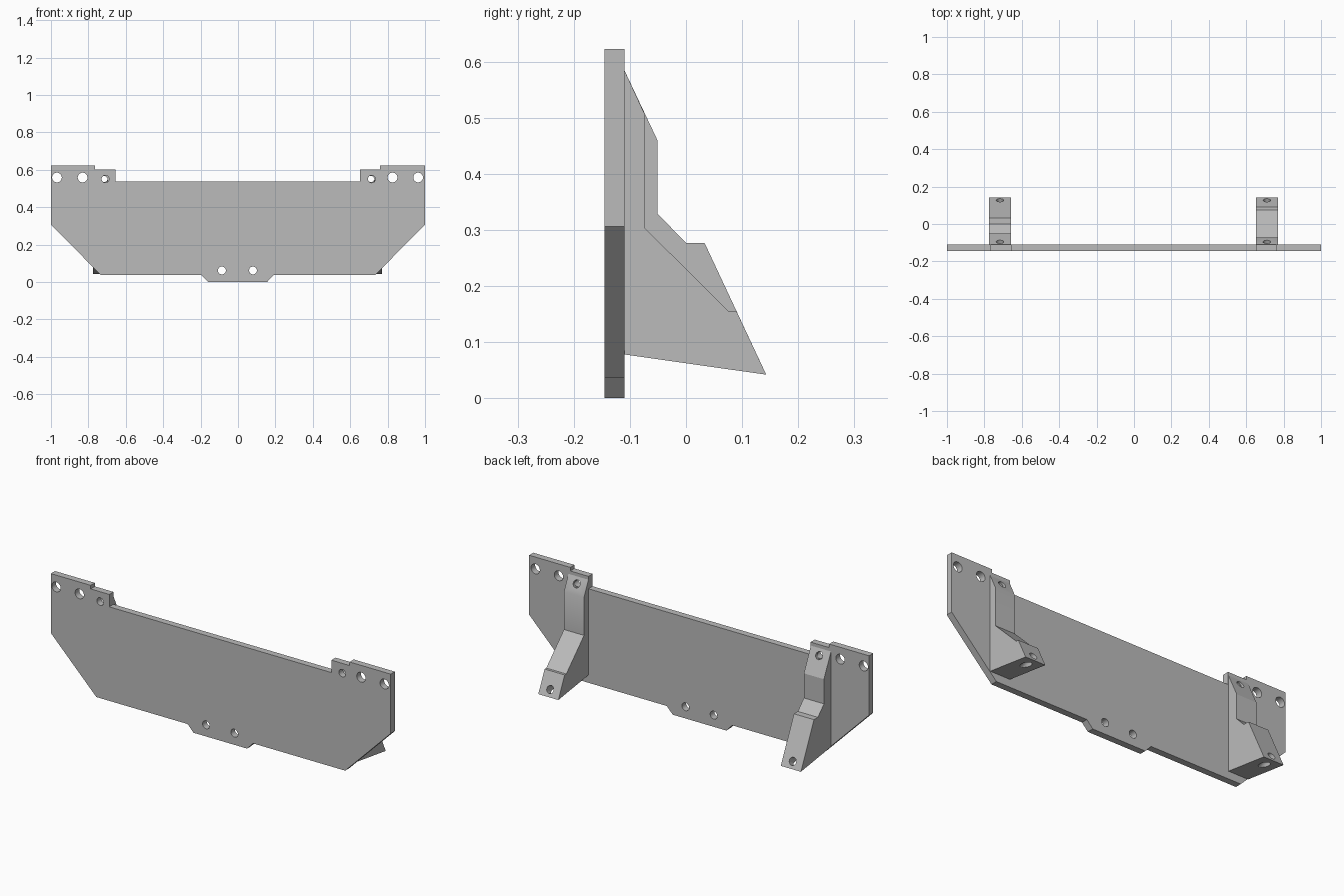
import bpy, bmesh, math
from mathutils import Vector

cube = bpy.data.objects.get("Cube")
if cube:
    bpy.data.objects.remove(cube, do_unlink=True)

FRONT, BACK = -0.145, -0.11

grey = bpy.data.materials.new("plain grey")
grey.use_nodes = True
colour = (0.5, 0.5, 0.5, 1)
grey.diffuse_color = colour
grey.node_tree.nodes["Principled BSDF"].inputs["Base Color"].default_value = colour


def extrude_profile(name, points, offset):
    """Solid made by sweeping a flat outline along an offset."""
    bm = bmesh.new()
    face = bm.faces.new([bm.verts.new(p) for p in points])
    swept = bmesh.ops.extrude_face_region(bm, geom=[face])["geom"]
    verts = [g for g in swept if isinstance(g, bmesh.types.BMVert)]
    bmesh.ops.translate(bm, verts=verts, vec=offset)
    bmesh.ops.recalc_face_normals(bm, faces=bm.faces)
    mesh = bpy.data.meshes.new(name)
    bm.to_mesh(mesh)
    bm.free()
    mesh.materials.append(grey)
    obj = bpy.data.objects.new(name, mesh)
    bpy.context.collection.objects.link(obj)
    return obj


def drill(obj, centre, axis, radius, depth):
    """Cut a round hole through obj, then discard the cutter."""
    bpy.ops.mesh.primitive_cylinder_add(
        vertices=32, radius=radius, depth=depth, location=centre,
        rotation=Vector(axis).to_track_quat("Z", "Y").to_euler())
    cutter = bpy.context.object
    cutter.hide_render = True
    cutter.data.materials.append(grey)
    mod = obj.modifiers.new("hole", "BOOLEAN")
    mod.operation, mod.solver, mod.object = "DIFFERENCE", "EXACT", cutter
    bpy.ops.object.select_all(action="DESELECT")
    bpy.context.view_layer.objects.active = obj
    obj.select_set(True)
    bpy.ops.object.modifier_apply(modifier=mod.name)
    bpy.data.objects.remove(cutter, do_unlink=True)


# Plate: stepped upper corners, clipped lower corners, small tab below
outline = [(-1, 0.306), (-1, 0.622), (-0.765, 0.622), (-0.765, 0.603),
           (-0.656, 0.603), (-0.656, 0.537), (0.651, 0.537), (0.651, 0.603),
           (0.758, 0.603), (0.758, 0.622), (1, 0.622), (1, 0.306),
           (0.732, 0.037), (0.19, 0.037), (0.155, 0), (-0.16, 0),
           (-0.195, 0.037), (-0.732, 0.037)]
plate = extrude_profile("plate", [(x, FRONT, z) for x, z in outline],
                        (0, BACK - FRONT, 0))
plate_holes = [(-0.968, 0.559, 0.026), (-0.831, 0.559, 0.026),
               (0.826, 0.559, 0.026), (0.963, 0.559, 0.026),
               (-0.709, 0.551, 0.02), (0.715, 0.551, 0.02),
               (-0.086, 0.062, 0.021), (0.08, 0.062, 0.021)]
for x, z, r in plate_holes:
    drill(plate, (x, FRONT, z), (0, 1, 0), r, 0.2)

# Brackets: shared top and foot, each with its own middle contour
middles = {
    "left_bracket": (0.651, [(-0.073, 0.505), (-0.073, 0.303),
                             (0.076, 0.155), (0.09, 0.155)]),
    "right_bracket": (-0.776, [(-0.051, 0.46), (-0.051, 0.329),
                               (0, 0.277), (0.033, 0.277)]),
}
WIDTH = 0.118
slope = (0, 0.905, 0.425)
for name, (x, middle) in middles.items():
    side = [(BACK, 0.585), *middle, (0.143, 0.042), (BACK, 0.078)]
    bracket = extrude_profile(name, [(x, y, z) for y, z in side], (WIDTH, 0, 0))
    for y, z in [(-0.095, 0.553), (0.127, 0.076)]:
        drill(bracket, (x + WIDTH / 2, y, z), slope, 0.02, 0.25)

# Smooth hole walls, crisp edges elsewhere
for obj in list(bpy.context.collection.objects):
    if obj.name == "plate" or obj.name in middles:
        bpy.ops.object.select_all(action="DESELECT")
        bpy.context.view_layer.objects.active = obj
        obj.select_set(True)
        bpy.ops.object.shade_smooth_by_angle(angle=math.radians(25))
